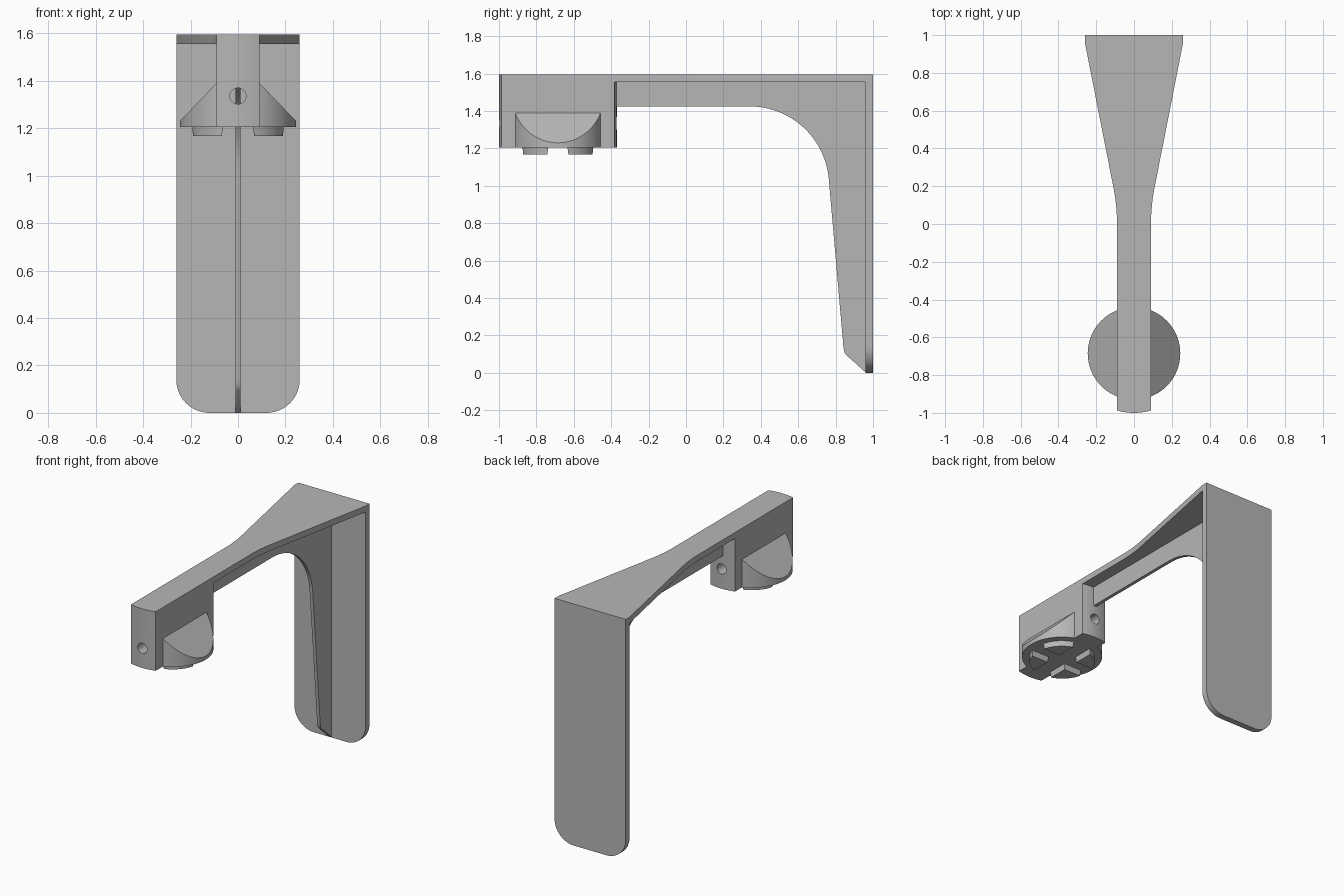
import bpy, bmesh, math
from mathutils import Matrix, Vector

cube = bpy.data.objects.get("Cube")
if cube:
    bpy.data.objects.remove(cube, do_unlink=True)

grey = bpy.data.materials.new("plain grey")
grey.use_nodes = True
colour = (0.47, 0.47, 0.47, 1)
grey.diffuse_color = colour
grey.node_tree.nodes["Principled BSDF"].inputs["Base Color"].default_value = colour

TOP, SKIN = 1.595, 0.04          # overall height, plate thickness
HEAD_Y, HEAD_Z = -0.685, 1.205   # head centre and underside
HALF = 0.09                      # half width of the arm


def finish(name, bm):
    bmesh.ops.recalc_face_normals(bm, faces=bm.faces)
    mesh = bpy.data.meshes.new(name)
    bm.to_mesh(mesh)
    bm.free()
    obj = bpy.data.objects.new(name, mesh)
    bpy.context.collection.objects.link(obj)
    mesh.materials.append(grey)
    return obj


def prism(outline, axis, low, high, taper=1.0):
    """Extrude a 2D outline along an axis; taper scales the low end."""
    place = {"x": lambda a, b, c: (c, a, b),
             "y": lambda a, b, c: (a, c, b),
             "z": lambda a, b, c: (a, b, c)}[axis]
    ca = sum(p[0] for p in outline) / len(outline)
    cb = sum(p[1] for p in outline) / len(outline)
    bm = bmesh.new()
    ends = []
    for c, s in ((low, taper), (high, 1.0)):
        ends.append([bm.verts.new(place(ca + (a - ca) * s, cb + (b - cb) * s, c))
                     for a, b in outline])
    bm.faces.new(ends[0])
    bm.faces.new(ends[1])
    n = len(outline)
    for i in range(n):
        j = (i + 1) % n
        bm.faces.new((ends[0][i], ends[0][j], ends[1][j], ends[1][i]))
    return bm


def arc(cx, cy, r, start, end, steps):
    angles = [math.radians(start + (end - start) * i / steps) for i in range(steps + 1)]
    return [(cx + r * math.cos(t), cy + r * math.sin(t)) for t in angles]


def mirrored(side):
    return side + [(-x, y) for x, y in reversed(side)]


def combine(obj, other, operation):
    mod = obj.modifiers.new(operation.lower(), "BOOLEAN")
    mod.operation, mod.solver, mod.object = operation, "EXACT", other
    bpy.context.view_layer.objects.active = obj
    bpy.ops.object.modifier_apply(modifier=mod.name)
    bpy.data.objects.remove(other, do_unlink=True)


# Back plate with rounded lower corners
corner = arc(0.12, 0.14, 0.14, -90, 0, 14)
back_plate = finish("back_plate", prism(mirrored(corner + [(0.26, TOP)]), "y", 1 - SKIN, 1))

# Top plate: straight arm flaring out to the back plate
flare = [(HALF, HEAD_Y + 0.25)] + arc(HALF + 1, 0, 1, 180, 168.5, 8)
flare += [(0.26, 1 - SKIN), (0.26, 1)]
top_plate = finish("top_plate", prism(mirrored(flare), "z", TOP - SKIN, TOP))

# Thin central web with a curved inner corner
web = [(-0.42, TOP - 0.02), (-0.42, 1.425)] + arc(0.34, 1.0, 0.425, 90, 5, 24)
web += [(0.842, 0.135), (0.847, 0.11), (0.857, 0.095), (0.963, 0.0),
        (0.98, 0.0), (0.98, TOP - 0.02)]
web_rib = finish("web_rib", prism(web, "x", -0.011, 0.011))

# Head block with bowed front and back
bow = math.degrees(math.asin(HALF / 0.315))
block = arc(0, HEAD_Y, 0.315, 90 - bow, 90 + bow, 8)
block += arc(0, HEAD_Y, 0.315, 270 - bow, 270 + bow, 8)
head_block = finish("head_block", prism(block, "z", HEAD_Z, TOP))

# Round socket with sloping shoulders on both sides
bm = prism(arc(0, HEAD_Y, 0.245, 0, 356.25, 95), "z", HEAD_Z, 1.5)
for side in (-1, 1):
    cut = bmesh.ops.bisect_plane(
        bm, geom=bm.verts[:] + bm.edges[:] + bm.faces[:],
        plane_co=(side * HALF, 0, 1.39), plane_no=Vector((side * 0.16, 0, 0.155)).normalized(),
        clear_outer=True)
    rim = [e for e in cut["geom_cut"] if isinstance(e, bmesh.types.BMEdge)]
    bmesh.ops.holes_fill(bm, edges=rim, sides=0)
combine(head_block, finish("socket", bm), "UNION")

# Screw hole running front to back
drill = finish("drill", prism(arc(0, 1.335, 0.034, 0, 348.75, 31), "y", -1.1, -0.3))
combine(head_block, drill, "DIFFERENCE")

# Four quarter-round feet separated by a cross-shaped gap
gap_x, gap_y, radius = 0.063, 0.051, 0.2
start = math.degrees(math.asin(gap_y / radius))
end = math.degrees(math.acos(gap_x / radius))
quarter = [(gap_x, gap_y)] + arc(0, 0, radius, start, end, 12)
feet = []
for sx, x_name in ((1, "left"), (-1, "right")):
    for sy, y_name in ((1, "back"), (-1, "front")):
        outline = [(sx * x, HEAD_Y + sy * y) for x, y in quarter]
        feet.append(finish(f"foot_{y_name}_{x_name}",
                           prism(outline, "z", 1.167, HEAD_Z + 0.005, 0.93)))

# Smooth the curved walls, keep the edges crisp
bpy.ops.object.select_all(action="DESELECT")
for obj in [back_plate, top_plate, web_rib, head_block] + feet:
    obj.select_set(True)
    bpy.context.view_layer.objects.active = obj
bpy.ops.object.shade_smooth_by_angle(angle=math.radians(25))
